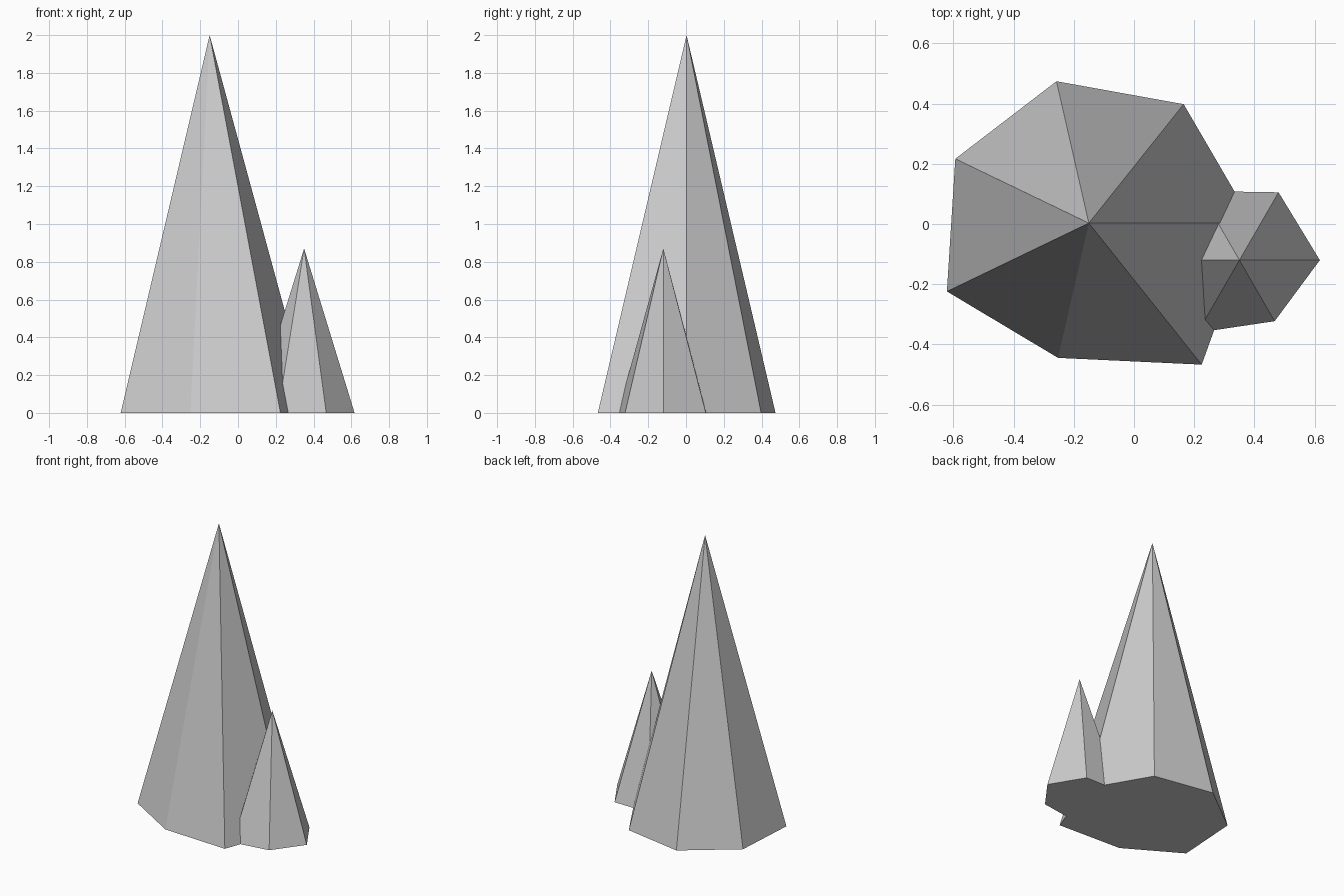
import bpy, bmesh
from math import cos, sin, tau

if "Cube" in bpy.data.objects:
    bpy.data.objects.remove(bpy.data.objects["Cube"])


def spire(name, cx, cy, height, radii):
    """Flat-faced pointed rock: evenly spaced base corners with uneven radii."""
    bm = bmesh.new()
    n = len(radii)
    base = [bm.verts.new((cx + r * cos(tau * i / n), cy + r * sin(tau * i / n), 0))
            for i, r in enumerate(radii)]
    apex = bm.verts.new((cx, cy, height))
    for i in range(n):
        bm.faces.new((base[i], base[(i + 1) % n], apex))
    bm.faces.new(base[::-1])
    mesh = bpy.data.meshes.new(name)
    bm.to_mesh(mesh)
    bm.free()
    obj = bpy.data.objects.new(name, mesh)
    bpy.context.collection.objects.link(obj)
    return obj


# Tall seven-sided spire
spire("large_spire", -0.15, 0.003, 2.0,
      (0.545, 0.505, 0.483, 0.492, 0.523, 0.459, 0.601))

# Small six-sided spire growing out of its right side
spire("small_spire", 0.35, -0.12, 0.87,
      (0.267, 0.26, 0.265, 0.27, 0.278, 0.234))
